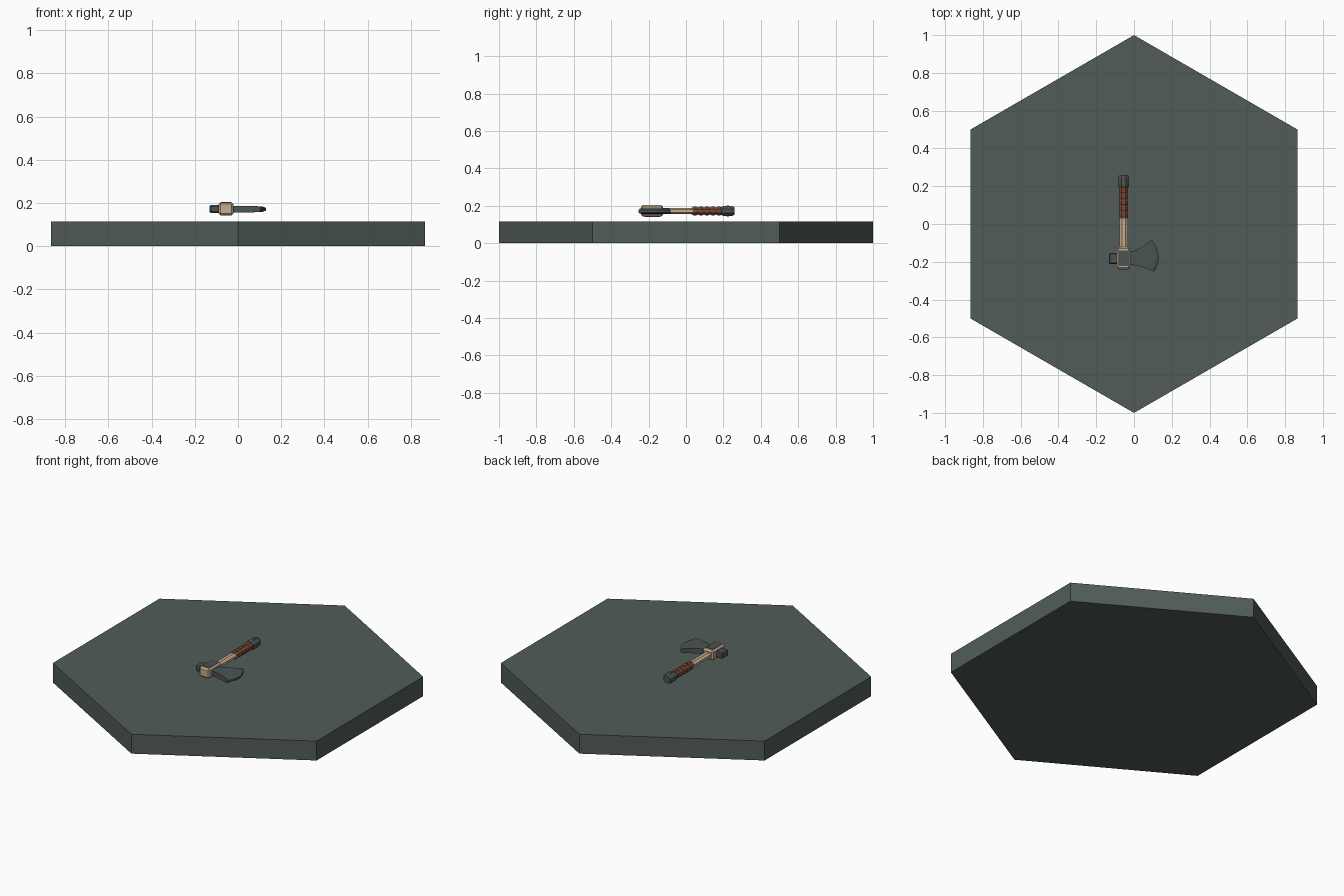
import bpy, bmesh, math
from mathutils import Matrix, Vector

if "Cube" in bpy.data.objects:
    bpy.data.objects.remove(bpy.data.objects["Cube"])


def material(name, r, g, b):
    m = bpy.data.materials.new(name)
    m.diffuse_color = (r, g, b, 1)
    m.use_nodes = True
    m.node_tree.nodes["Principled BSDF"].inputs["Base Color"].default_value = m.diffuse_color
    return m


STONE = material("slate green", 0.082, 0.108, 0.098)
STEEL = material("dark steel", 0.07, 0.09, 0.088)
WOOD = material("pale wood", 0.56, 0.42, 0.28)
LEATHER = material("red leather", 0.21, 0.06, 0.028)

AX, AZ = -0.055, 0.172   # handle axis, which runs along y


def finish(name, bm, mats, bevel=0):
    bmesh.ops.recalc_face_normals(bm, faces=bm.faces)
    me = bpy.data.meshes.new(name)
    bm.to_mesh(me)
    bm.free()
    ob = bpy.data.objects.new(name, me)
    bpy.context.collection.objects.link(ob)
    for m in mats:
        me.materials.append(m)
    if bevel:
        mod = ob.modifiers.new("chamfer", 'BEVEL')
        mod.width, mod.segments = bevel, 1
    return ob


def box(name, lo, hi, mat, bevel=0):
    bm = bmesh.new()
    lo, hi = Vector(lo), Vector(hi)
    size = hi - lo
    bmesh.ops.create_cube(bm, size=1, matrix=Matrix.Translation((lo + hi) / 2) @ Matrix.Diagonal((*size, 1)))
    return finish(name, bm, [mat], bevel)


def lathe(name, rings, mat, sides=8):
    """Eight-sided bar along y; rings are (y, half width, half height)."""
    bm = bmesh.new()
    loops = []
    k = 1 / math.cos(math.pi / sides)
    for y, w, h in rings:
        angles = [(i + 0.5) * math.tau / sides for i in range(sides)]
        loops.append([bm.verts.new((AX + w * k * math.cos(a), y, AZ + h * k * math.sin(a))) for a in angles])
    for a, b in zip(loops, loops[1:]):
        for i in range(sides):
            j = (i + 1) % sides
            bm.faces.new((a[i], a[j], b[j], b[i]))
    bm.faces.new(loops[0])
    bm.faces.new(loops[-1])
    return finish(name, bm, [mat])


# Hexagonal base with points towards front and back
bm = bmesh.new()
bmesh.ops.create_cone(bm, cap_ends=True, segments=6, radius1=1, radius2=1, depth=0.115,
                      matrix=Matrix.Translation((0, 0, 0.0575)))
if max(v.co.y for v in bm.verts) < 0.95:
    bmesh.ops.rotate(bm, verts=bm.verts, matrix=Matrix.Rotation(math.pi / 6, 3, 'Z'))
finish("hexagonal_base", bm, [STONE])

# Handle shaft, dark grip core, leather wraps and pommel
lathe("shaft", [(-0.15, 0.022, 0.017), (0.04, 0.022, 0.017)], WOOD)
lathe("grip_core", [(0.03, 0.021, 0.019), (0.2, 0.021, 0.019)], STEEL)
for i in range(5):
    y = 0.036 + i * 0.032
    lathe(f"grip_wrap_{i + 1}", [(y, 0.021, 0.02), (y + 0.005, 0.024, 0.023),
                                 (y + 0.021, 0.024, 0.023), (y + 0.026, 0.021, 0.02)], LEATHER)
lathe("pommel", [(0.19, 0.023, 0.022), (0.203, 0.029, 0.027), (0.243, 0.029, 0.027),
                 (0.26, 0.022, 0.021)], STEEL)
for side, z in (("upper", AZ + 0.0265), ("lower", AZ - 0.0285)):
    box(f"pommel_rivet_{side}", (AX - 0.006, 0.217, z), (AX + 0.006, 0.229, z + 0.002), LEATHER)

# Pale socket block with dark plates let into both faces
box("head_socket", (-0.09, -0.24, 0.143), (-0.021, -0.122, 0.203), WOOD, 0.009)
for side, z in (("upper", 0.202), ("lower", 0.141)):
    box(f"socket_plate_{side}", (-0.079, -0.222, z), (-0.032, -0.14, z + 0.003), STEEL)

# Poll behind the socket
box("poll", (-0.132, -0.213, 0.154), (-0.085, -0.153, 0.19), STEEL, 0.006)

# Flared blade: cross strips (x top, y top, x bottom, y bottom, half thickness)
STRIPS = [(-0.03, -0.146, -0.03, -0.214, 0.015), (0.0, -0.142, 0.0, -0.218, 0.015),
          (0.035, -0.126, 0.04, -0.227, 0.015), (0.065, -0.106, 0.075, -0.239, 0.014),
          (0.086, -0.088, 0.098, -0.248, 0.013), (0.092, -0.082, 0.105, -0.253, 0.006)]
BULGE = (0, 0, 0.003, 0.009, 0.019, 0.032)
N = 8
bm = bmesh.new()
sheets = []
for s in (1, -1):
    rows = []
    for (xt, yt, xb, yb, h), bulge in zip(STRIPS, BULGE):
        row = []
        for i in range(N + 1):
            t = i / N
            x = xt + (xb - xt) * t + bulge * 4 * t * (1 - t)
            row.append(bm.verts.new((x, yt + (yb - yt) * t, 0.171 + s * h)))
        rows.append(row)
    for a, b in zip(rows, rows[1:]):
        for i in range(N):
            bm.faces.new((a[i], a[i + 1], b[i + 1], b[i]))
    sheets.append(rows)


def rim(rows):
    return (rows[0] + [r[-1] for r in rows[1:]] + rows[-1][-2::-1]
            + [r[0] for r in rows[-2:0:-1]])


up, low = rim(sheets[0]), rim(sheets[1])
for i in range(len(up)):
    j = (i + 1) % len(up)
    bm.faces.new((up[i], up[j], low[j], low[i]))
finish("blade", bm, [STEEL])
